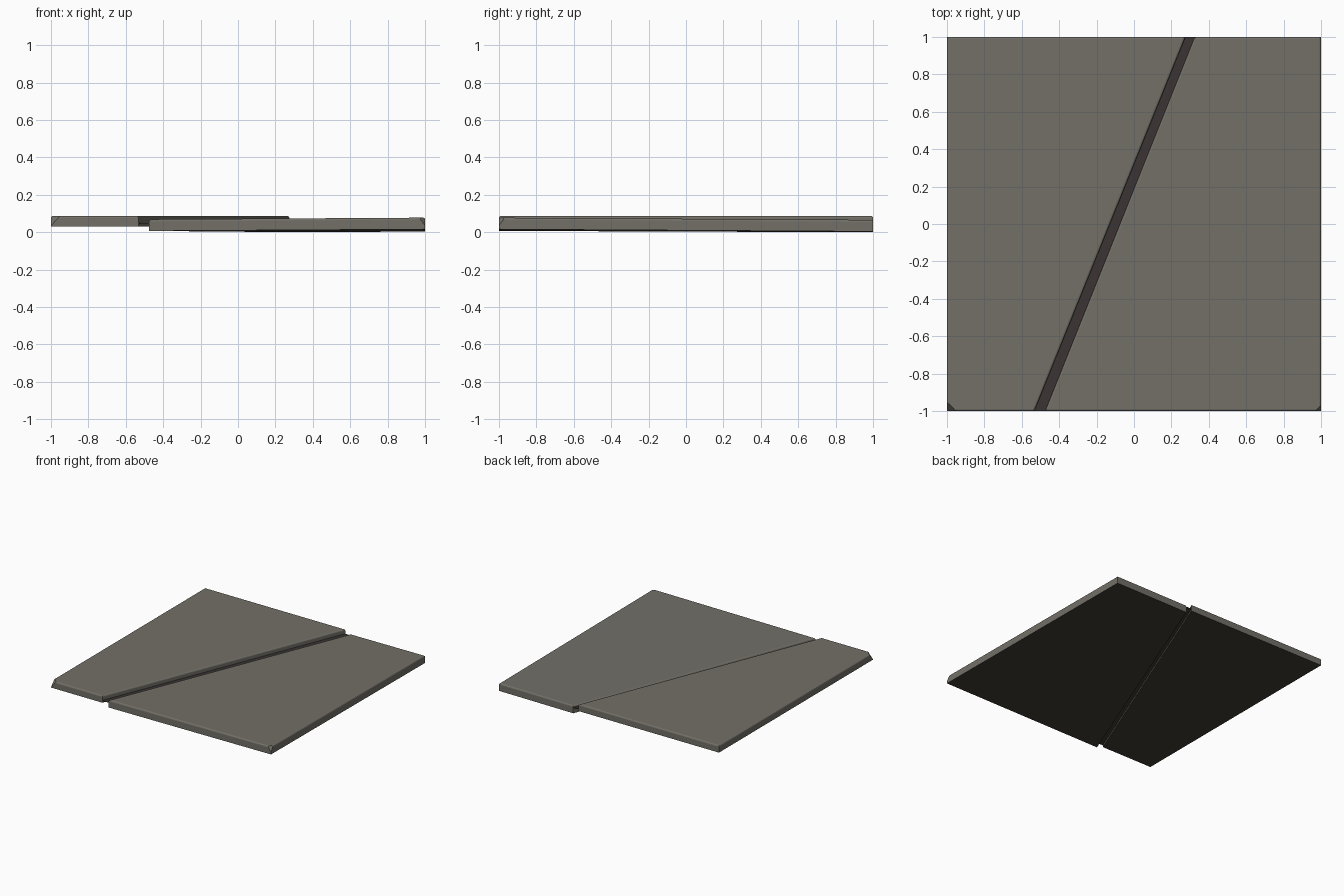
import bpy
import bmesh
from mathutils import Vector

cube = bpy.data.objects.get("Cube")
if cube:
    bpy.data.objects.remove(cube, do_unlink=True)


def material(name, rgb):
    mat = bpy.data.materials.new(name)
    mat.use_nodes = True
    color = (*rgb, 1.0)
    mat.diffuse_color = color
    bsdf = mat.node_tree.nodes["Principled BSDF"]
    bsdf.inputs["Base Color"].default_value = color
    bsdf.inputs["Roughness"].default_value = 0.9
    return mat


stone = material("stone grey", (0.17, 0.16, 0.136))
underside = material("dark underside", (0.05, 0.046, 0.037))
seam = material("dark brown", (0.043, 0.034, 0.034))


def slab(name, outline, base, thickness, mat, tilt=(0, 0), round_edge=0, chip=None):
    """Extrude a plan outline, round its top rim and cut one chipped corner."""
    bm = bmesh.new()
    bottom = bm.faces.new([bm.verts.new((x, y, 0)) for x, y in outline])
    bottom.normal_update()
    if bottom.normal.z > 0:
        bottom.normal_flip()
    geom = bmesh.ops.extrude_face_region(bm, geom=[bottom], use_keep_orig=True)["geom"]
    top = [v for v in geom if isinstance(v, bmesh.types.BMVert)]
    bmesh.ops.translate(bm, verts=top, vec=(0, 0, thickness))
    if round_edge:
        rim = [e for e in bm.edges if all(v in top for v in e.verts)]
        bmesh.ops.bevel(bm, geom=rim, offset=round_edge, segments=3,
                        profile=0.5, affect='EDGES')
    for v in bm.verts:
        v.co.z += base + tilt[0] * v.co.x + tilt[1] * v.co.y
    if chip:
        point, normal = chip
        cut = bmesh.ops.bisect_plane(
            bm, geom=bm.verts[:] + bm.edges[:] + bm.faces[:], dist=1e-5,
            plane_co=Vector(point), plane_no=Vector(normal), clear_outer=True)
        edges = [e for e in cut["geom_cut"]
                 if isinstance(e, bmesh.types.BMEdge) and e.is_boundary]
        bmesh.ops.holes_fill(bm, edges=edges)
    bmesh.ops.recalc_face_normals(bm, faces=bm.faces[:])
    # Downward faces take the dark underside
    for f in bm.faces:
        f.normal_update()
        f.material_index = 1 if f.normal.z < -0.9 else 0
    mesh = bpy.data.meshes.new(name)
    bm.to_mesh(mesh)
    bm.free()
    mesh.materials.append(mat)
    mesh.materials.append(underside)
    obj = bpy.data.objects.new(name, mesh)
    bpy.context.collection.objects.link(obj)
    return obj


# Raised slab on the -x side of the diagonal split
slab("raised_slab", [(-1, -1), (-0.533, -1), (0.275, 1), (-1, 1)],
     0.031, 0.057, stone, round_edge=0.011,
     chip=((-1, -1, 0.034), (-1, -1, 0.9)))

# Lower slab on the +x side, sunk and slightly tilted
slab("sunken_slab", [(-0.475, -1), (1, -1), (1, 1), (0.325, 1)],
     0.004, 0.062, stone, tilt=(0.006, -0.006), round_edge=0.011,
     chip=((1, -1, 0.034), (1, -1, 0.7)))

# Thin dark floor closing the split
slab("split_floor", [(-0.535, -1), (-0.468, -1), (0.332, 1), (0.273, 1)],
     0.046, 0.004, seam)
